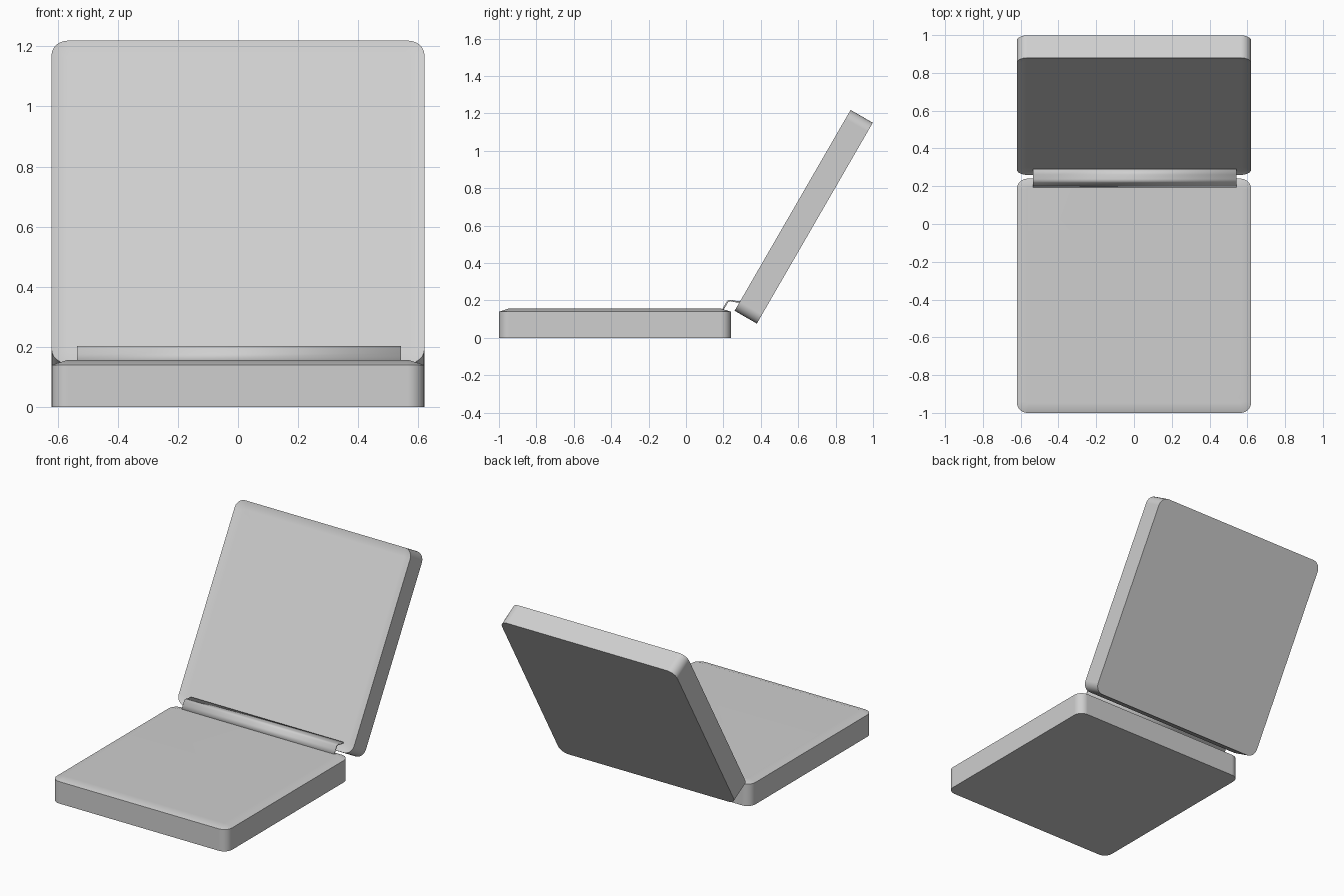
import bpy, bmesh, math
from mathutils import Matrix, Vector

cube = bpy.data.objects.get("Cube")
if cube:
    bpy.data.objects.remove(cube, do_unlink=True)

WIDTH = 1.24      # both shells are square in plan
DEPTH = 1.24
CORNER = 0.055
RIM = 0.05        # width of the sloped border

grey = bpy.data.materials.new("light_grey")
grey.use_nodes = True
colour = (0.62, 0.62, 0.62, 1)
grey.diffuse_color = colour
grey.node_tree.nodes["Principled BSDF"].inputs["Base Color"].default_value = colour


def rounded_loop(bm, inset, z, steps=6):
    """Ring of vertices on a rounded rectangle at height z."""
    r = max(CORNER - inset, 0.012)
    hx, hy = WIDTH / 2 - inset - r, DEPTH / 2 - inset - r
    ring = []
    for q, (sx, sy) in enumerate([(1, 1), (-1, 1), (-1, -1), (1, -1)]):
        for i in range(steps + 1):
            a = math.pi / 2 * (q + i / steps)
            ring.append(bm.verts.new((sx * hx + r * math.cos(a), sy * hy + r * math.sin(a), z)))
    return ring


def finish(name, bm, matrix=None):
    bmesh.ops.recalc_face_normals(bm, faces=bm.faces)
    mesh = bpy.data.meshes.new(name)
    bm.to_mesh(mesh)
    bm.free()
    mesh.materials.append(grey)
    obj = bpy.data.objects.new(name, mesh)
    bpy.context.collection.objects.link(obj)
    if matrix:
        obj.matrix_world = matrix
    bpy.ops.object.select_all(action="DESELECT")
    obj.select_set(True)
    bpy.context.view_layer.objects.active = obj
    bpy.ops.object.shade_smooth_by_angle(angle=math.radians(35))
    return obj


def shell(name, height, panel, matrix):
    """Rounded slab whose top panel is raised or sunken inside a sloped rim."""
    bm = bmesh.new()
    loops = [rounded_loop(bm, 0, 0), rounded_loop(bm, 0, height),
             rounded_loop(bm, RIM, height + panel)]
    n = len(loops[0])
    for low, high in zip(loops, loops[1:]):
        for i in range(n):
            j = (i + 1) % n
            bm.faces.new((low[i], low[j], high[j], high[i]))
    bm.faces.new(loops[0][::-1])
    bm.faces.new(loops[-1])
    obj = finish(name, bm, matrix)
    weighted = obj.modifiers.new("clean_shading", "WEIGHTED_NORMAL")
    weighted.keep_sharp = True
    return obj


# Lower shell with a slightly raised panel
shell("base", 0.14, 0.016, Matrix.Translation((0, -0.38, 0)))

# Upper shell, dished to receive the base, opened about its lower inner edge
lid_height = 0.137
inner_edge = Vector((0, 0.26, 0.145))
lid_matrix = (Matrix.Translation(inner_edge)
              @ Matrix.Rotation(math.radians(60), 4, "X")
              @ Matrix.Translation((0, DEPTH / 2, -lid_height)))
shell("lid", lid_height, -0.014, lid_matrix)

# Thin bent strip joining the two shells
profile = [(0.194, 0.154), (0.208, 0.178), (0.219, 0.196), (0.226, 0.203),
           (0.238, 0.204), (0.262, 0.199), (0.29, 0.196)]
bm = bmesh.new()
left, right = [[bm.verts.new((x, y, z)) for y, z in profile] for x in (0.542, -0.535)]
for i in range(len(profile) - 1):
    bm.faces.new((right[i], left[i], left[i + 1], right[i + 1]))
hinge = finish("hinge_strip", bm)
thickness = hinge.modifiers.new("thickness", "SOLIDIFY")
thickness.thickness = 0.008
thickness.offset = -1 if hinge.data.polygons[0].normal.z > 0 else 1
